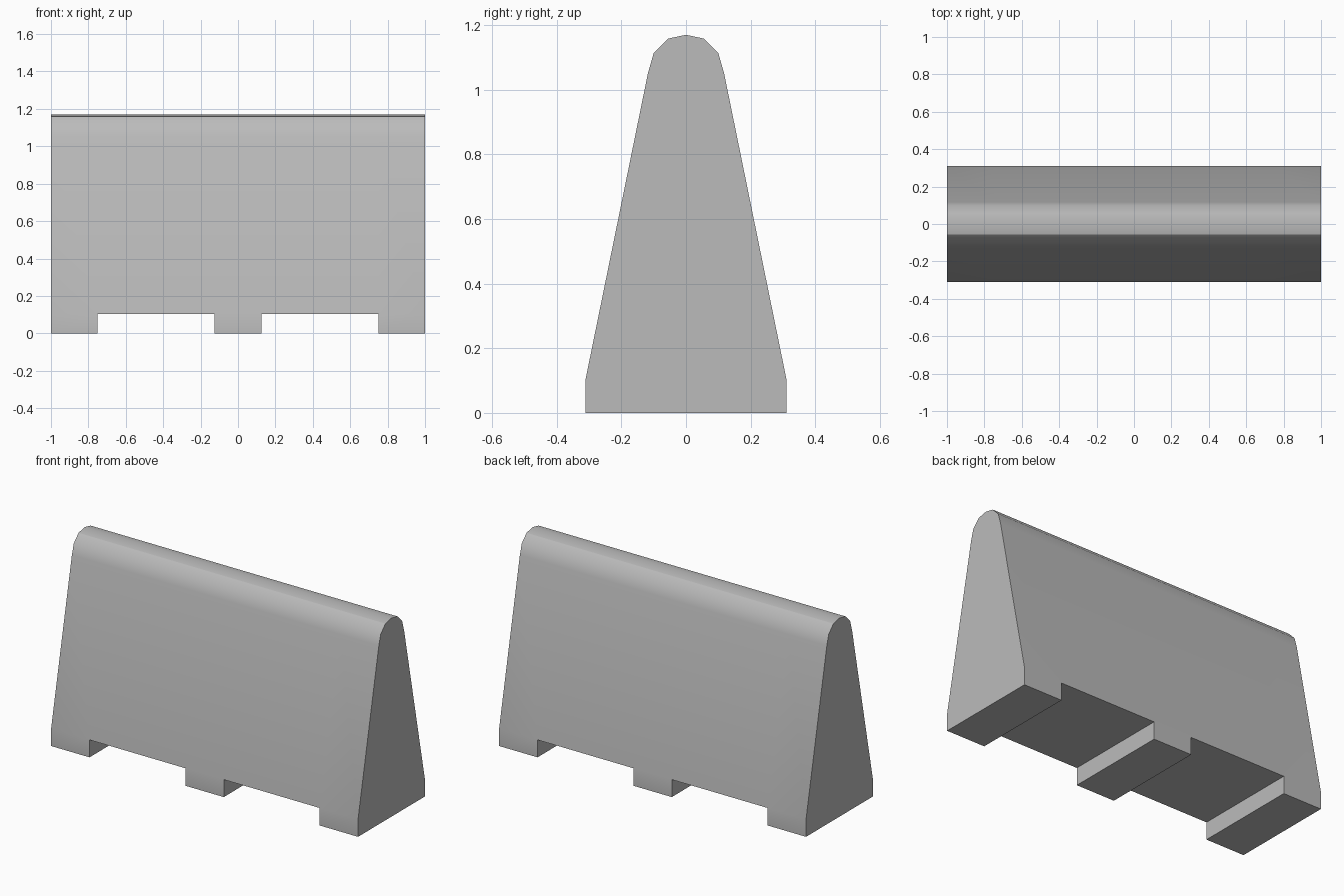
import bpy
import bmesh
from math import radians
from mathutils import Vector

cube = bpy.data.objects.get("Cube")
if cube:
    bpy.data.objects.remove(cube, do_unlink=True)

# Plain concrete grey
concrete = bpy.data.materials.new("concrete_grey")
concrete.use_nodes = True
grey = (0.5, 0.5, 0.5, 1)
concrete.diffuse_color = grey
concrete.node_tree.nodes["Principled BSDF"].inputs["Base Color"].default_value = grey

FOOT_HEIGHT = 0.103
half = [(0.311, FOOT_HEIGHT), (0.118, 1.05), (0.10, 1.113), (0.056, 1.158)]
profile = half + [(0, 1.17)] + [(-y, z) for y, z in reversed(half)]
stations = [-1, -0.75, -0.125, 0.125, 0.75, 1]

# Tapered wall: the profile repeated at each foot edge and skinned along x
bm = bmesh.new()
rings = [[bm.verts.new((x, y, z)) for y, z in profile] for x in stations]
undersides = []
for a, b in zip(rings, rings[1:]):
    for i in range(len(profile)):
        j = (i + 1) % len(profile)
        face = bm.faces.new((a[i], a[j], b[j], b[i]))
    undersides.append(face)
bm.faces.new(rings[0])
bm.faces.new(rings[-1])

# Three feet pulled down, leaving two forklift slots between them
for face in undersides[::2]:
    foot = bmesh.ops.extrude_face_region(bm, geom=[face])["geom"]
    verts = [v for v in foot if isinstance(v, bmesh.types.BMVert)]
    bmesh.ops.translate(bm, verts=verts, vec=Vector((0, 0, -FOOT_HEIGHT)))
    if face.is_valid:
        bm.faces.remove(face)

bmesh.ops.recalc_face_normals(bm, faces=bm.faces)
mesh = bpy.data.meshes.new("road_barrier")
bm.to_mesh(mesh)
bm.free()
mesh.materials.append(concrete)

barrier = bpy.data.objects.new("road_barrier", mesh)
bpy.context.collection.objects.link(barrier)
bpy.ops.object.select_all(action="DESELECT")
barrier.select_set(True)
bpy.context.view_layer.objects.active = barrier
bpy.ops.object.shade_smooth_by_angle(angle=radians(30))
